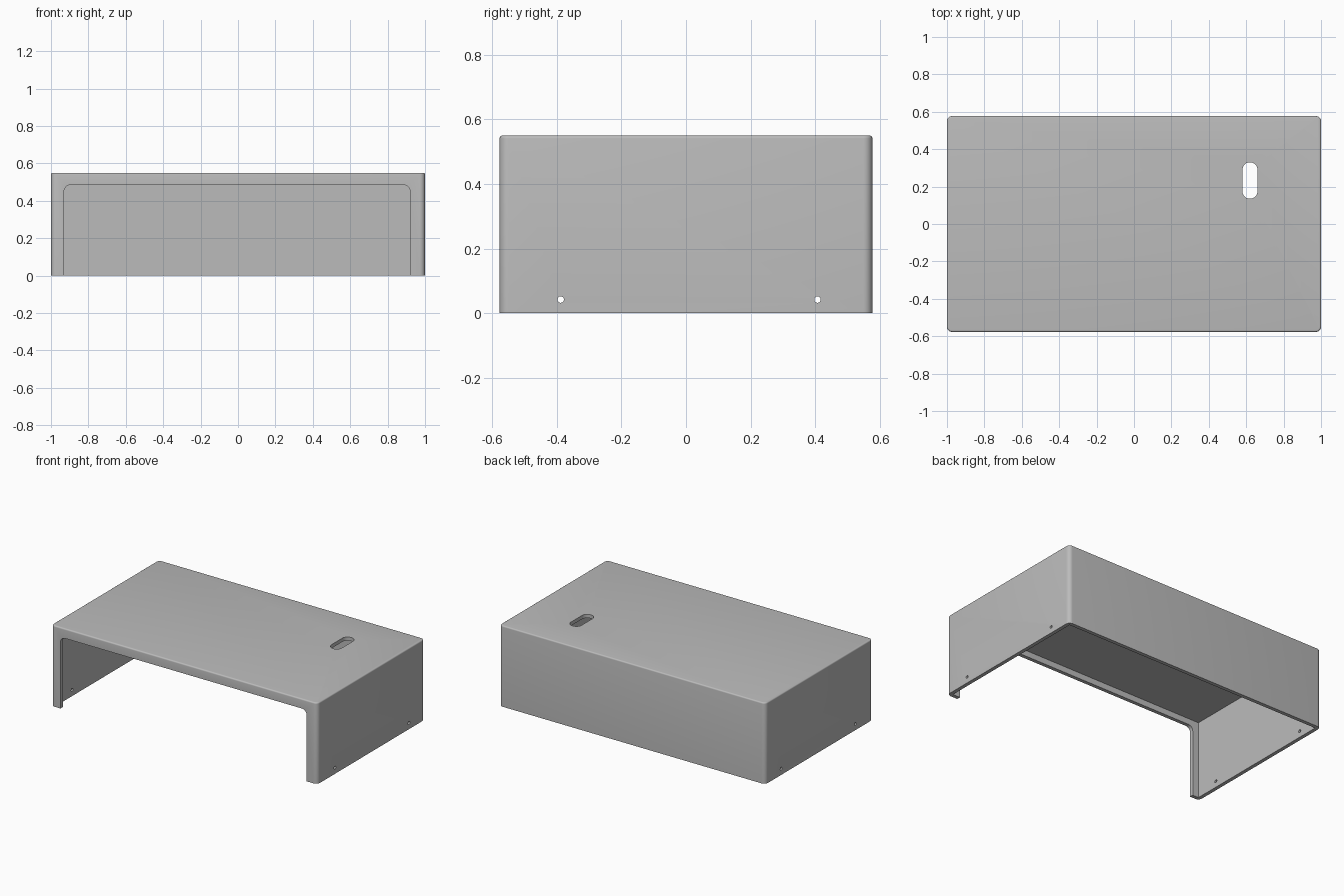
import bpy, bmesh, math
from mathutils import Matrix, Vector

if "Cube" in bpy.data.objects:
    bpy.data.objects.remove(bpy.data.objects["Cube"], do_unlink=True)

HX, HY, H = 1.0, 0.577, 0.55   # outer half width, half depth, height
WALL = 0.025

grey = bpy.data.materials.new("plain_grey")
grey.use_nodes = True
grey.diffuse_color = (0.5, 0.5, 0.5, 1)
grey.node_tree.nodes["Principled BSDF"].inputs["Base Color"].default_value = (0.5, 0.5, 0.5, 1)


def finish(name, bm):
    mesh = bpy.data.meshes.new(name)
    bm.to_mesh(mesh)
    bm.free()
    obj = bpy.data.objects.new(name, mesh)
    bpy.context.collection.objects.link(obj)
    mesh.materials.append(grey)
    return obj


def box(lo, hi, axis=2, radius=0.0, segments=6):
    """Box between two corners, with the edges along one axis rounded."""
    lo, hi = Vector(lo), Vector(hi)
    bm = bmesh.new()
    bmesh.ops.create_cube(bm, size=1, matrix=Matrix.Translation((lo + hi) / 2)
                          @ Matrix.Diagonal((*(hi - lo), 1)))
    if radius:
        edges = [e for e in bm.edges
                 if abs((e.verts[0].co - e.verts[1].co)[axis]) > 1e-4]
        bmesh.ops.bevel(bm, geom=edges, offset=radius, segments=segments,
                        profile=0.5, affect='EDGES')
    return bm


# Outer body with rounded uprights and a finely rounded top rim
bm = box((-HX, -HY, 0), (HX, HY, H), 2, 0.028)
rim = [e for e in bm.edges if all(v.co.z > H - 1e-4 for v in e.verts)]
bmesh.ops.bevel(bm, geom=rim, offset=0.009, segments=4, profile=0.5, affect='EDGES')
body = finish("desk_riser_shell", bm)

# Hollow interior, front opening and cable slot
cutters = [
    finish("interior_cutter", box((-HX + WALL, -HY + WALL, -0.2),
                                  (HX - WALL, HY - WALL, H - WALL))),
    finish("front_opening_cutter", box((-0.93, -HY - 0.1, -0.3),
                                       (0.92, -HY + 0.1, 0.485), 1, 0.035)),
    finish("cable_slot_cutter", box((0.58, 0.135, H - 0.1),
                                    (0.66, 0.33, H + 0.1), 2, 0.0395, 10)),
]

# Small screw holes through both side walls
for y in (-0.388, 0.407):
    bm = bmesh.new()
    bmesh.ops.create_cone(bm, cap_ends=True, segments=20, radius1=0.01, radius2=0.01,
                          depth=2.4, matrix=Matrix.Translation((0, y, 0.042))
                          @ Matrix.Rotation(math.pi / 2, 4, 'Y'))
    cutters.append(finish("screw_hole_cutter", bm))

for cutter in cutters:
    cutter.hide_render = True
    mod = body.modifiers.new(cutter.name, 'BOOLEAN')
    mod.operation = 'DIFFERENCE'
    mod.solver = 'EXACT'
    mod.object = cutter

# Bake the cuts and discard the cutters
bpy.context.view_layer.update()
shell = bpy.data.meshes.new_from_object(
    body.evaluated_get(bpy.context.evaluated_depsgraph_get()))
body.modifiers.clear()
body.data = shell
for cutter in cutters:
    bpy.data.objects.remove(cutter, do_unlink=True)

bpy.ops.object.select_all(action='DESELECT')
body.select_set(True)
bpy.context.view_layer.objects.active = body
bpy.ops.object.shade_smooth_by_angle(angle=math.radians(30))
